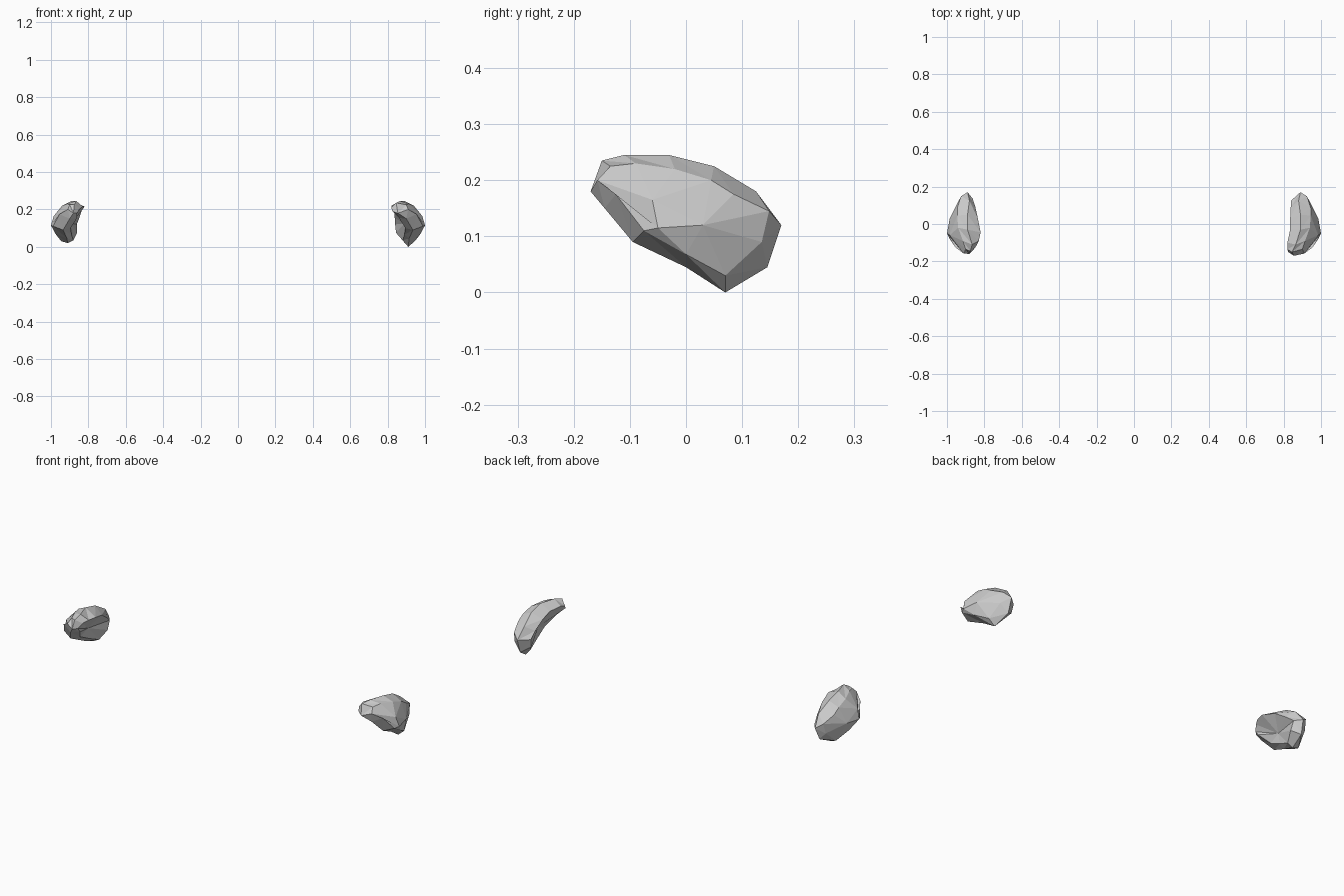
import bpy, bmesh

# Rings of the curved stone shell (x, y, z), all running the same way round
RIM = [(.855, -.17, .18), (.845, -.15, .235), (.865, -.11, .245), (.89, -.03, .245),
       (.89, .05, .225), (.88, .125, .18), (.89, .17, .12), (.89, .145, .045),
       (.91, .07, 0), (.915, 0, .045), (.935, -.095, .09), (.90, -.145, .15)]
OUTER = [(.91, -.158, .20), (.90, -.135, .225), (.915, -.09, .23), (.94, -.02, .22),
         (.945, .045, .20), (.945, .085, .175), (.925, .148, .145), (.93, .135, .09),
         (.945, .07, .03), (.975, 0, .068), (.988, -.075, .11), (.955, -.125, .175)]
INNER = [(.825, -.15, .19), (.82, -.135, .21), (.82, -.10, .22), (.835, -.03, .215),
         (.835, .03, .195), (.838, .09, .155), (.84, .125, .12), (.845, .115, .075),
         (.88, .07, .035), (.89, 0, .065), (.895, -.07, .10), (.86, -.12, .155)]
RIDGE = [(.985, -.06, .165), (1.0, -.05, .115), (.985, .03, .12)]
HOLLOW = (.89, -.01, .125)

# Small irregularities of the left stone, keyed by ring and point
LEFT_TWEAKS = {(0, 8): (.91, .07, .02), (0, 7): (.90, .145, .055), (0, 0): (.88, -.16, .18),
               (0, 1): (.875, -.145, .225), (2, 0): (.86, -.14, .18), (2, 1): (.845, -.12, .205),
               (2, 2): (.83, -.09, .215), (2, 3): (.82, -.045, .215), (2, 5): (.848, .09, .155),
               (2, 6): (.862, .135, .12), (2, 7): (.86, .115, .075)}


def stone(name, side, tweaks):
    bm = bmesh.new()
    rings = []
    for r, ring in enumerate((RIM, OUTER, INNER)):
        rings.append([bm.verts.new(tweaks.get((r, i), p)) for i, p in enumerate(ring)])
    rim, outer, inner = rings
    n = len(rim)
    hollow = bm.verts.new(HOLLOW)
    front, peak, back = [bm.verts.new(p) for p in RIDGE]
    hub = [front] * 4 + [back] * 5 + [peak] * 3
    for i in range(n):
        j = (i + 1) % n
        # facets around the rim and into the hollow
        for a, b in ((rim, outer), (inner, rim)):
            bm.faces.new((a[i], a[j], b[j]))
            bm.faces.new((a[i], b[j], b[i]))
        bm.faces.new((inner[j], inner[i], hollow))
        # facets up to the outer ridge
        bm.faces.new((outer[i], outer[j], hub[i]))
        if hub[i] != hub[j]:
            bm.faces.new((outer[j], hub[j], hub[i]))
    bm.faces.new((front, back, peak))
    for v in bm.verts:
        v.co.x *= side
    bmesh.ops.recalc_face_normals(bm, faces=bm.faces)
    mesh = bpy.data.meshes.new(name)
    bm.to_mesh(mesh)
    bm.free()
    bpy.context.collection.objects.link(bpy.data.objects.new(name, mesh))


stone("right_curved_stone", 1, {})
stone("left_curved_stone", -1, LEFT_TWEAKS)
